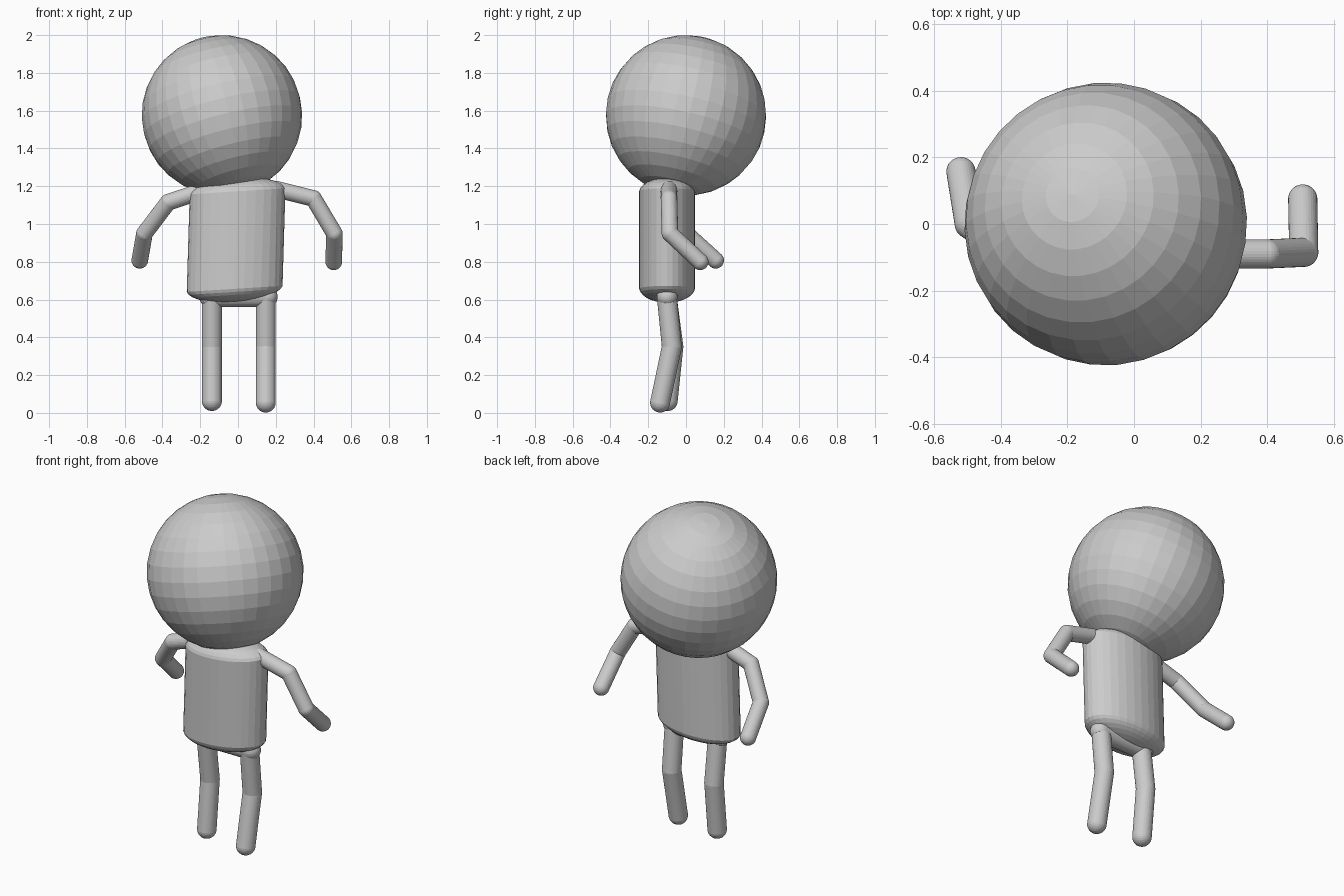
import bpy, bmesh
from mathutils import Vector, Matrix

old = bpy.data.objects.get("Cube")
if old:
    bpy.data.objects.remove(old, do_unlink=True)

GREY = (0.6, 0.6, 0.6, 1)
mat = bpy.data.materials.new("plain_grey")
mat.use_nodes = True
mat.diffuse_color = GREY
mat.node_tree.nodes["Principled BSDF"].inputs["Base Color"].default_value = GREY


def finish(name, bm, matrix):
    """Turn a bmesh into a flat-shaded object placed by a matrix."""
    bm.transform(matrix)
    mesh = bpy.data.meshes.new(name)
    bm.to_mesh(mesh)
    bm.free()
    mesh.materials.append(mat)
    obj = bpy.data.objects.new(name, mesh)
    bpy.context.collection.objects.link(obj)
    return obj


def capsule_mesh(radius, cap, half_straight):
    """Upright capsule: a sphere split at its middle, with domes of height cap."""
    bm = bmesh.new()
    bmesh.ops.create_uvsphere(bm, u_segments=32, v_segments=15, radius=1)
    for v in bm.verts:
        side = 1 if v.co.z > 0 else -1
        v.co = (v.co.x * radius, v.co.y * radius, v.co.z * cap + side * half_straight)
    return bm


def limb(name, start, end, radius):
    """Capsule whose dome centres sit at start and end."""
    a, b = Vector(start), Vector(end)
    turn = (b - a).to_track_quat('Z', 'Y').to_matrix().to_4x4()
    bm = capsule_mesh(radius, radius, (b - a).length / 2)
    return finish(name, bm, Matrix.Translation((a + b) / 2) @ turn)


def chain(names, points, radius):
    for name, a, b in zip(names, points, points[1:]):
        limb(name, a, b, radius)


# Head, tipped to one side and back
bm = bmesh.new()
bmesh.ops.create_uvsphere(bm, u_segments=32, v_segments=16, radius=0.425)
tip = Vector((-0.24, 0.21, 0.95)).to_track_quat('Z', 'Y').to_matrix().to_4x4()
finish("head", bm, Matrix.Translation((-0.085, 0, 1.575)) @ tip)

# Torso: oval capsule with a slight slant
slant = Matrix(((0.255, 0, 0.03, -0.01),
                (0, 0.149, 0, -0.1),
                (0.016, 0, 1, 0.915),
                (0, 0, 0, 1)))
finish("torso", capsule_mesh(1, 0.08, 0.25), slant)

# Pelvis
limb("pelvis", (-0.15, -0.1, 0.615), (0.155, -0.1, 0.615), 0.055)

# Arms
ARM = ("shoulder", "upper_arm", "forearm")
chain(["left_" + n for n in ARM],
      [(0.2, -0.09, 1.185), (0.4, -0.09, 1.135), (0.51, -0.085, 0.95), (0.507, 0.075, 0.8)], 0.044)
chain(["right_" + n for n in ARM],
      [(-0.22, -0.09, 1.165), (-0.37, -0.085, 1.115), (-0.495, 0, 0.95), (-0.52, 0.157, 0.808)], 0.044)

# Legs
LEG = ("thigh", "shin")
chain(["left_" + n for n in LEG],
      [(0.147, -0.1, 0.6), (0.147, -0.075, 0.35), (0.147, -0.137, 0.055)], 0.053)
chain(["right_" + n for n in LEG],
      [(-0.138, -0.1, 0.6), (-0.138, -0.067, 0.35), (-0.138, -0.097, 0.063)], 0.053)
